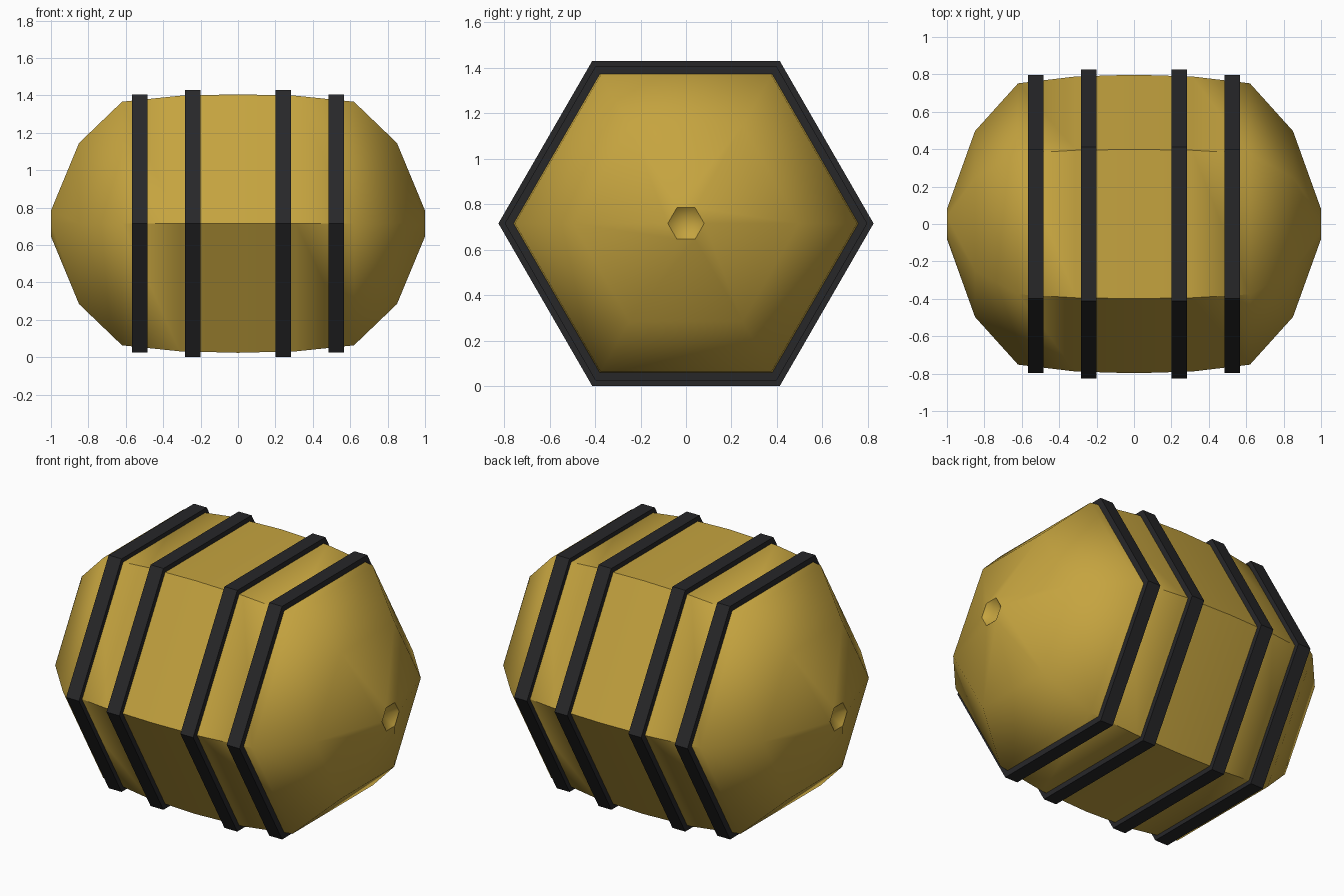
import bpy, bmesh
from math import cos, sin, pi, radians

if "Cube" in bpy.data.objects:
    bpy.data.objects.remove(bpy.data.objects["Cube"])

CZ = 0.715  # height of the barrel axis


def material(name, rgb):
    m = bpy.data.materials.new(name)
    m.diffuse_color = (*rgb, 1)
    m.use_nodes = True
    m.node_tree.nodes["Principled BSDF"].inputs["Base Color"].default_value = m.diffuse_color
    return m


def hex_loft(name, profile, mat, closed=False):
    """Revolve an (x, radius) profile into six sides round the x axis."""
    bm = bmesh.new()
    rings = []
    for x, r in profile:
        if r == 0:
            rings.append([bm.verts.new((x, 0, CZ))] * 6)
        else:
            rings.append([bm.verts.new((x, r * cos(i * pi / 3), CZ + r * sin(i * pi / 3)))
                          for i in range(6)])
    pairs = list(zip(rings, rings[1:]))
    if closed:
        pairs.append((rings[-1], rings[0]))
    for a, b in pairs:
        for i in range(6):
            j = (i + 1) % 6
            bm.faces.new(list(dict.fromkeys((a[i], a[j], b[j], b[i]))))
    bmesh.ops.recalc_face_normals(bm, faces=bm.faces)
    me = bpy.data.meshes.new(name)
    bm.to_mesh(me)
    bm.free()
    me.materials.append(mat)
    ob = bpy.data.objects.new(name, me)
    bpy.context.collection.objects.link(ob)
    return ob


wood = material("wood", (0.56, 0.37, 0.05))
iron = material("iron", (0.02, 0.02, 0.022))

# Barrel body, with a small hexagonal dimple at each end
half = [(0.31, 0.789), (0.62, 0.752), (0.85, 0.497), (1.0, 0.08), (0.93, 0)]
profile = [(-x, r) for x, r in reversed(half)] + [(0, 0.798)] + half
body = hex_loft("barrel_body", profile, wood)
bpy.context.view_layer.objects.active = body
body.select_set(True)
bpy.ops.object.shade_smooth_by_angle(angle=radians(50))

# Four iron hoops
for side, s in (("left", -1), ("right", 1)):
    for kind, x, outer, inner in (("inner", 0.242, 0.825, 0.77), ("outer", 0.526, 0.797, 0.74)):
        a, b = s * x - 0.042, s * x + 0.042
        hex_loft(f"{kind}_hoop_{side}",
                 [(a, inner), (a, outer), (b, outer), (b, inner)], iron, closed=True)
